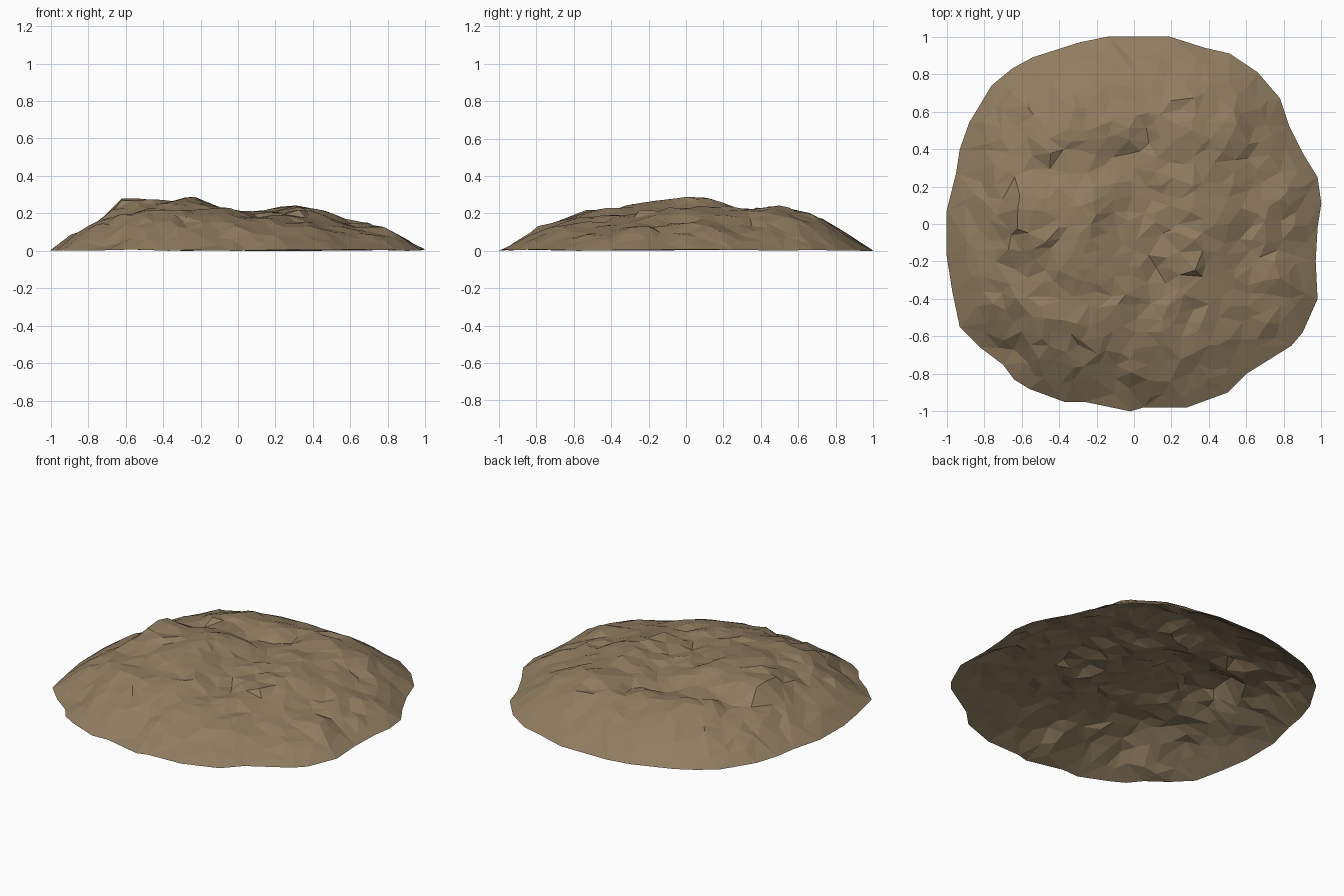
import bpy, math, random
from mathutils import Vector, noise
from mathutils.geometry import delaunay_2d_cdt

if "Cube" in bpy.data.objects:
    bpy.data.objects.remove(bpy.data.objects["Cube"])

random.seed(7)

# Irregular outline on the ground, seen from above (counter-clockwise)
RIM = [(-.14, 1), (-.29, .97), (-.54, .89), (-.65, .83), (-.76, .74), (-.88, .54),
       (-.93, .4), (-.95, .27), (-1, .07), (-1, -.17), (-.97, -.36), (-.93, -.55),
       (-.82, -.66), (-.7, -.75), (-.64, -.83), (-.56, -.88), (-.37, -.95), (-.26, -.95),
       (-.02, -1), (.05, -.98), (.28, -.98), (.5, -.9), (.6, -.8), (.84, -.65),
       (.9, -.58), (.98, -.4), (.97, -.2), (.98, -.02), (1, .11), (.98, .25),
       (.9, .38), (.83, .52), (.78, .67), (.66, .81), (.51, .91), (.38, .94), (.19, 1)]
# Ridge line heights seen from the front (x, z) and from the side (y, z)
FRONT = [(-1, 0), (-.9, .08), (-.7, .18), (-.62, .28), (-.4, .272), (-.23, .288), (-.14, .24),
         (.1, .205), (.28, .245), (.4, .235), (.6, .16), (.75, .14), (.9, .06), (1, 0)]
SIDE = [(-1, 0), (-.8, .13), (-.7, .15), (-.55, .215), (-.3, .245), (0, .288), (.13, .28),
        (.3, .215), (.45, .245), (.6, .24), (.8, .13), (1, 0)]
# Local swells and hollows: x, y, height, radius
SWELLS = [(-.6, .06, .08, .14), (-.45, -.02, .03, .2), (-.23, .03, .03, .15),
          (.33, .5, .03, .2), (.4, -.4, -.04, .35), (-.05, .35, -.03, .22),
          (-.52, .3, -.03, .15), (-.66, -.7, -.03, .12), (-.42, -.5, .025, .2),
          (-.1, -.9, -.03, .1)]


def lerp_table(table, t):
    for (a, za), (b, zb) in zip(table, table[1:]):
        if t <= b:
            return za + (zb - za) * max(0, (t - a) / (b - a))
    return table[-1][1]


def rim_distance(p):
    """Distance inside the outline, negative outside."""
    best, inside = 9.0, False
    for a, b in zip(RIM, RIM[1:] + RIM[:1]):
        a, b = Vector(a), Vector(b)
        e = b - a
        t = min(1, max(0, (p - a).dot(e) / e.length_squared))
        best = min(best, (a + e * t - p).length)
        if (a.y > p.y) != (b.y > p.y) and p.x < a.x + e.x * (p.y - a.y) / e.y:
            inside = not inside
    return best if inside else -best


def height(p, landmark):
    d = rim_distance(p)
    if d < 1e-4:
        return random.uniform(0, .008)
    top = min(lerp_table(FRONT, p.x), lerp_table(SIDE, p.y))
    if landmark:
        return top
    # flank: steeper at the back and left, gentler at the front right
    h = .29 * (1 - math.exp(-d * 2.9)) * (1 + .1 * (p.y - p.x))
    swell = sum(z * math.exp(-((p.x - x) ** 2 + (p.y - y) ** 2) / r ** 2)
                for x, y, z, r in SWELLS)
    h = min(h + max(0, swell), top) + min(0, swell)
    # lumps and small ledges, fading out at the rim and under the ridge line
    n = noise.noise(Vector((p.x * 3.2, p.y * 3.2, 4.1))) * .015
    n += noise.noise(Vector((p.x * 8, p.y * 8, 1.7))) * .024
    n += random.uniform(-.012, .012)
    return max(.012, min(h + n * min(1, d * 5), top + .003))


# Jittered hexagonal scatter of points inside the outline
points = [Vector(p) for p in RIM]
n_rim, step = len(RIM), .085
landmarks = [Vector(q) for q in [(-.62, .08), (-.23, .0), (-.22, .12), (-.4, -.02), (.31, .5)]]
points += landmarks
for j in range(-14, 15):
    for i in range(-13, 14):
        p = Vector(((i + .5 * (j % 2)) * step, j * step * .88))
        p += Vector((random.uniform(-1, 1), random.uniform(-1, 1))) * step * .36
        if rim_distance(p) > .055 and all((p - q).length > .045 for q in landmarks):
            points.append(p)

verts, _, faces, *_ = delaunay_2d_cdt(points, [], [list(range(n_rim))], 1, 1e-5)

# Earth mound: open shell with flat faces
mesh = bpy.data.meshes.new("earth_mound")
coords = [(v.x, v.y, height(v, any((v - q).length < .001 for q in landmarks))) for v in verts]
mesh.from_pydata(coords, [], faces)
mesh.update()
mound = bpy.data.objects.new("earth_mound", mesh)
bpy.context.collection.objects.link(mound)

soil = bpy.data.materials.new("brown_soil")
soil.diffuse_color = (.28, .205, .118, 1)
soil.use_nodes = True
soil.node_tree.nodes["Principled BSDF"].inputs["Base Color"].default_value = soil.diffuse_color
mesh.materials.append(soil)
